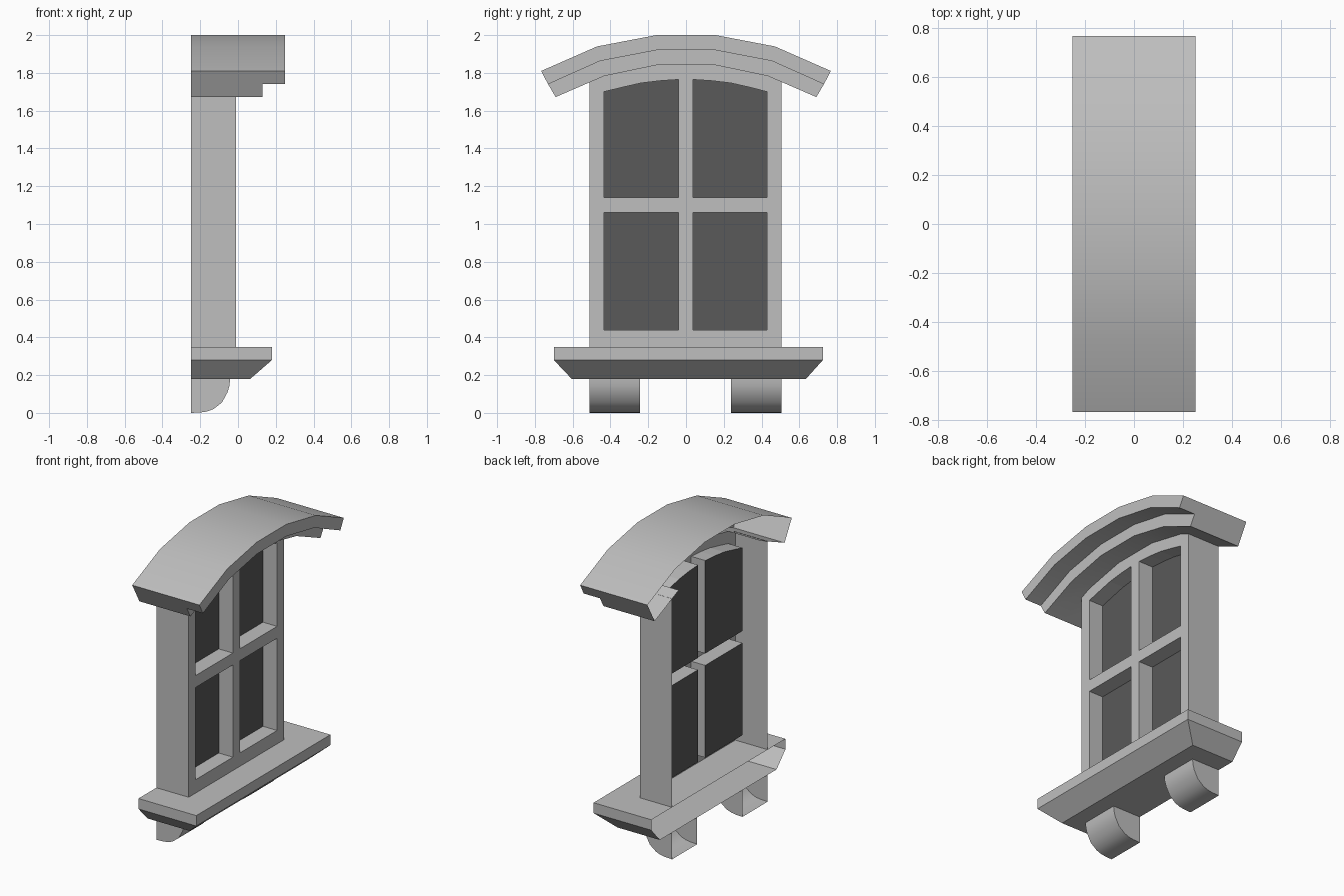
import bpy, bmesh, math

cube = bpy.data.objects.get("Cube")
if cube:
    bpy.data.objects.remove(cube)


def material(name, v):
    m = bpy.data.materials.new(name)
    m.use_nodes = True
    m.diffuse_color = (v, v, v, 1)
    m.node_tree.nodes["Principled BSDF"].inputs["Base Color"].default_value = (v, v, v, 1)
    return m


STONE = material("light_grey", 0.52)
GLASS = material("dark_grey_glass", 0.1)
BACK = -0.25       # open side against the wall
FRONT = -0.01      # front of the window frame
PANE_X = -0.115


def finish(bm, name, mat, smooth=False, recalc=True):
    if recalc:
        bmesh.ops.recalc_face_normals(bm, faces=bm.faces)
    me = bpy.data.meshes.new(name)
    bm.to_mesh(me)
    bm.free()
    me.materials.append(mat)
    ob = bpy.data.objects.new(name, me)
    bpy.context.collection.objects.link(ob)
    if smooth:
        bpy.ops.object.select_all(action='DESELECT')
        ob.select_set(True)
        bpy.context.view_layer.objects.active = ob
        bpy.ops.object.shade_smooth_by_angle(angle=math.radians(30))
    return ob


def ring(bm, points, x):
    return [bm.verts.new((x, y, z)) for y, z in points]


def bridge(bm, a, b, closed=True):
    n = len(a)
    for i in range(n if closed else n - 1):
        j = (i + 1) % n
        bm.faces.new((a[i], a[j], b[j], b[i]))


def arc(half):
    return half + [(-y, z) for y, z in reversed(half)]


# Arched hood: two stepped layers following three concentric arcs
outer = arc([(-0.767, 1.81), (-0.471, 1.94), (-0.157, 2.0)])
middle = arc([(-0.73, 1.74), (-0.455, 1.863), (-0.157, 1.92)])
inner = arc([(-0.69, 1.672), (-0.434, 1.783), (-0.157, 1.841)])

bm = bmesh.new()
chain = [ring(bm, pts, x) for pts, x in (
    (outer, BACK), (outer, 0.25), (middle, 0.25), (middle, 0.13),
    (inner, 0.13), (inner, FRONT), (inner, BACK))]
for a, b in zip(chain[:-2], chain[1:-1]):
    bridge(bm, a, b, closed=False)
for i in (0, 4):   # soffit reaches the wall only beside the frame
    a, b = chain[-2], chain[-1]
    bm.faces.new((a[i], a[i + 1], b[i + 1], b[i]))
for end in (0, -1):
    bm.faces.new([r[end] for r in chain])
finish(bm, "arched_hood", STONE, smooth=True)

# Pane openings: two plain lower ones, two upper ones with curved heads
openings = []
for s, edge, mid in ((-1, 0.435, 0.04), (1, 0.43, 0.037)):
    openings.append([(s * edge, 0.44), (s * mid, 0.44), (s * mid, 1.06), (s * edge, 1.06)])
    openings.append([(s * edge, 1.14), (s * mid, 1.14), (s * mid, 1.765),
                     (s * 0.14, 1.758), (s * 0.24, 1.746), (s * 0.34, 1.723),
                     (s * edge, 1.70)])

# Frame: pierced front, side walls and the reveals of each opening
bm = bmesh.new()
outline = [(-0.51, 0.35), (-0.51, 1.752)] + inner[1:5] + [(0.505, 1.753), (0.505, 0.35)]
rim = ring(bm, outline, FRONT)
holes = [ring(bm, o, FRONT) for o in openings]
edges = []
for loop in [rim] + holes:
    edges += [bm.edges.new((loop[i - 1], loop[i])) for i in range(len(loop))]
bmesh.ops.triangle_fill(bm, use_beauty=True, use_dissolve=False, edges=edges, normal=(1, 0, 0))
for hole, o in zip(holes, openings):
    bridge(bm, hole, ring(bm, o, PANE_X))
for a, b in ((0, 1), (-2, -1)):
    back = ring(bm, [outline[a], outline[b]], BACK)
    bm.faces.new((rim[a], rim[b], back[1], back[0]))
finish(bm, "window_frame", STONE)

# Glass panes, facing forward
bm = bmesh.new()
for o in openings:
    face = bm.faces.new(ring(bm, o, PANE_X))
    face.normal_update()
    if face.normal.x < 0:
        face.normal_flip()
finish(bm, "glass_panes", GLASS, recalc=False)

# Sill: slab with a bevelled underside, open at the back
bm = bmesh.new()
levels = []
for x, y0, y1, z in ((0.18, -0.70, 0.725, 0.35), (0.18, -0.70, 0.725, 0.28),
                     (0.065, -0.605, 0.635, 0.18)):
    levels.append([bm.verts.new(p) for p in
                   ((BACK, y0, z), (x, y0, z), (x, y1, z), (BACK, y1, z))])
for a, b in zip(levels, levels[1:]):
    bridge(bm, a, b, closed=False)
bm.faces.new(levels[0])
bm.faces.new(levels[-1])
finish(bm, "window_sill", STONE)

# Quarter-round brackets under the sill
curve = [(BACK, 0.0), (-0.2, 0.002), (-0.165, 0.007), (-0.13, 0.02), (-0.085, 0.055),
         (-0.055, 0.11), (-0.045, 0.145), (-0.042, 0.18)]
for name, y0, y1 in (("right_bracket", -0.51, -0.243), ("left_bracket", 0.238, 0.505)):
    bm = bmesh.new()
    sides = [[bm.verts.new((x, y, z)) for x, z in curve + [(BACK, 0.18)]] for y in (y0, y1)]
    bridge(bm, sides[0][:-1], sides[1][:-1], closed=False)
    for s in sides:
        bm.faces.new(s)
    finish(bm, name, STONE, smooth=True)
